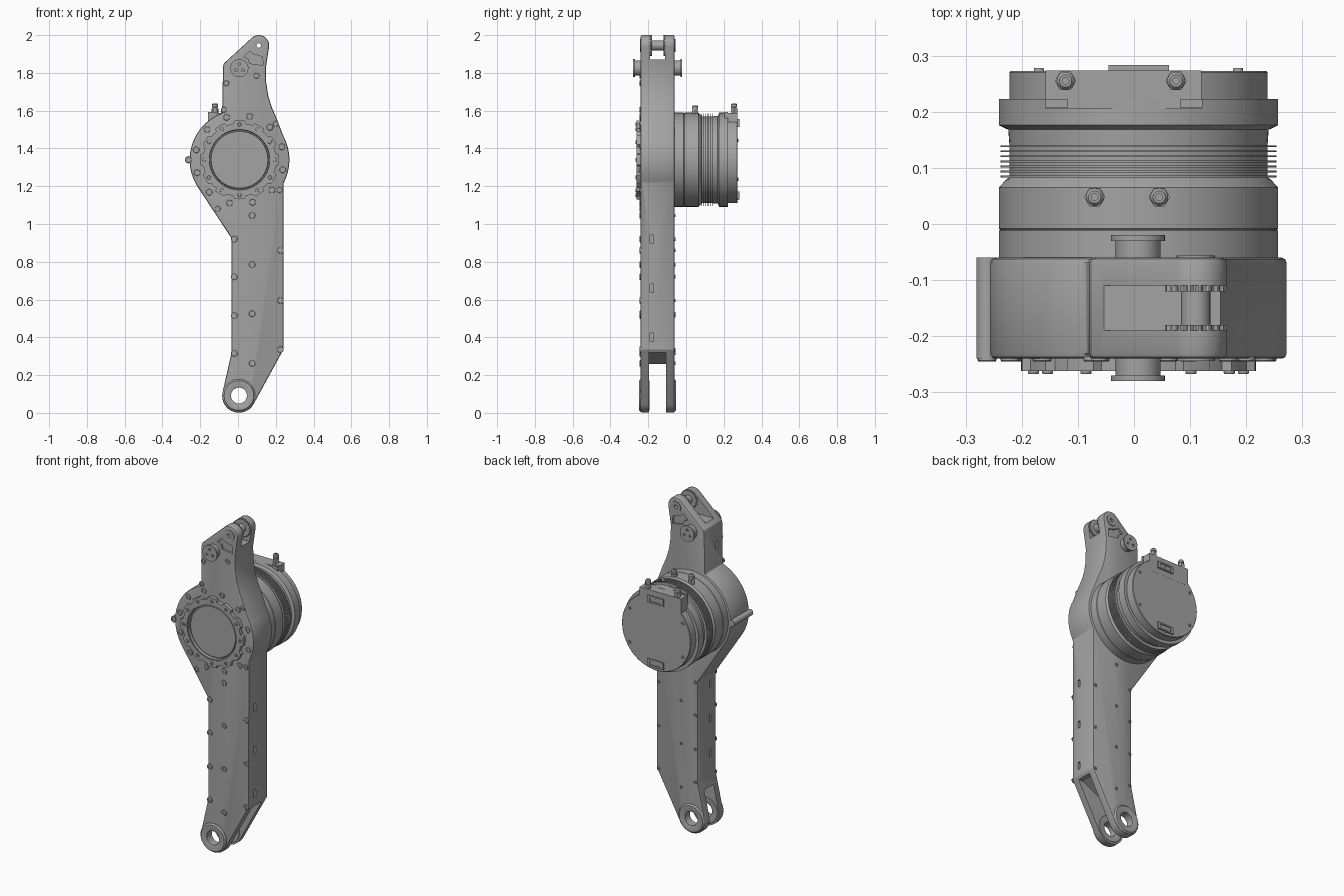
import bpy, bmesh
from math import sin, cos, pi, radians
from mathutils import Matrix, Vector

if "Cube" in bpy.data.objects:
    bpy.data.objects.remove(bpy.data.objects["Cube"])


def material(name, value):
    m = bpy.data.materials.new(name)
    m.use_nodes = True
    colour = (value, value, value, 1)
    m.diffuse_color = colour
    m.node_tree.nodes["Principled BSDF"].inputs["Base Color"].default_value = colour
    return m


GREY = material("machined grey", 0.37)
FRONT, BACK = -0.24, -0.06      # faces of the arm housing
MX, MZ = 0.008, 1.34            # motor axis


def finish(name, bm):
    bmesh.ops.recalc_face_normals(bm, faces=bm.faces)
    me = bpy.data.meshes.new(name)
    bm.to_mesh(me)
    bm.free()
    ob = bpy.data.objects.new(name, me)
    bpy.context.collection.objects.link(ob)
    me.materials.append(GREY)
    return ob


def activate(ob):
    bpy.ops.object.select_all(action='DESELECT')
    ob.select_set(True)
    bpy.context.view_layer.objects.active = ob


def smooth(ob):
    activate(ob)
    bpy.ops.object.shade_smooth_by_angle(angle=radians(25))
    return ob


def arc(cx, cz, r, a0, a1, n=16):
    angles = [radians(a0 + (a1 - a0) * i / n) for i in range(n + 1)]
    return [(cx + r * cos(a), cz + r * sin(a)) for a in angles]


def prism(name, outline, y0, y1):
    """Extrude an x-z outline along y."""
    bm = bmesh.new()
    face = bm.faces.new([bm.verts.new((x, y0, z)) for x, z in outline])
    ext = bmesh.ops.extrude_face_region(bm, geom=[face])
    moved = [v for v in ext["geom"] if isinstance(v, bmesh.types.BMVert)]
    bmesh.ops.translate(bm, verts=moved, vec=(0, y1 - y0, 0))
    return finish(name, bm)


def box(name, x0, x1, y0, y1, z0, z1):
    return prism(name, [(x0, z0), (x1, z0), (x1, z1), (x0, z1)], y0, y1)


def lathe(name, profile, at, seg=64, upright=False):
    """Turn (radius, distance) points around y, or around z when upright."""
    bm = bmesh.new()
    vs = [bm.verts.new((r, d, 0)) for r, d in profile]
    es = [bm.edges.new(pair) for pair in zip(vs, vs[1:])]
    bmesh.ops.spin(bm, geom=vs + es, cent=(0, 0, 0), axis=(0, 1, 0),
                   angle=2 * pi, steps=seg, use_duplicate=False)
    bmesh.ops.remove_doubles(bm, verts=bm.verts, dist=1e-5)
    if upright:
        bm.transform(Matrix.Rotation(pi / 2, 4, 'X'))
    bm.transform(Matrix.Translation(Vector(at)))
    return smooth(finish(name, bm))


def disc(name, r, y0, y1, x, z, seg=48):
    return lathe(name, [(0, y0), (r, y0), (r, y1), (0, y1)], (x, 0, z), seg)


def cut(ob, *cutters):
    for c in cutters:
        c.hide_render = True
        mod = ob.modifiers.new("cut", 'BOOLEAN')
        mod.operation, mod.solver, mod.object = 'DIFFERENCE', 'EXACT', c
        activate(ob)
        bpy.ops.object.modifier_apply(modifier=mod.name)
        bpy.data.objects.remove(c)


# Arm housing
outline = (arc(0.005, 0.09, 0.089, 170, 330)
           + [(0.24, 0.335)] + arc(MX, MZ, 0.264, -28, 28)
           + [(0.2, 1.57), (0.178, 1.62), (0.16, 1.68), (0.149, 1.75), (0.148, 1.83)]
           + arc(0.11, 1.945, 0.055, -12, 125)
           + [(-0.062, 1.862), (-0.075, 1.85), (-0.08, 1.83)]
           + arc(MX, MZ, 0.264, 110, 213, 28)
           + [(-0.035, 0.925), (-0.035, 0.315)])
arm = prism("arm_housing", outline, FRONT, BACK)
bev = arm.modifiers.new("edge", 'BEVEL')
bev.width, bev.segments, bev.limit_method, bev.angle_limit = 0.009, 2, 'ANGLE', radians(60)
activate(arm)
bpy.ops.object.modifier_apply(modifier=bev.name)

# Fork slots at both ends, bearing holes and top pockets
cut(arm,
    prism("lower_slot", [(-0.3, -0.1), (0.4, -0.1), (0.4, 0.32), (0.2, 0.32),
                         (0.08, 0.26), (-0.3, 0.26)], -0.195, -0.105),
    box("upper_slot", -0.3, 0.4, -0.19, -0.11, 1.87, 2.2),
    disc("lower_hole", 0.055, -0.5, 0.2, 0.005, 0.095),
    disc("upper_hole", 0.012, -0.5, 0.2, 0.11, 1.945, 24))
pocket = [(0.03, 1.885), (0.06, 1.915), (0.08, 1.9), (0.13, 1.885),
          (0.132, 1.84), (0.062, 1.85), (0.055, 1.875)]
cut(arm, prism("front_pocket", pocket, FRONT - 0.1, FRONT + 0.012),
    prism("back_pocket", pocket, BACK - 0.012, BACK + 0.1))

# Sensor slots in the narrow sides
for z in (0.4, 0.66, 0.92):
    cut(arm, box("slot", 0.225, 0.3, -0.19, -0.172, z - 0.022, z + 0.022))
for z in (0.45, 0.66, 0.87):
    cut(arm, box("slot", -0.1, -0.02, -0.19, -0.172, z - 0.022, z + 0.022))
cut(arm, box("slot", -0.12, -0.065, -0.19, -0.172, 1.7, 1.744))
smooth(arm)
disc("side_ridge", 0.019, FRONT, BACK, -0.262, MZ, 24)

# Lower bearing rings, one per fork leg
for side, y0, y1 in (("front", -0.25, -0.193), ("back", -0.107, -0.052)):
    lathe(side + "_bearing_ring", [(0.042, y0 + 0.004), (0.055, y0), (0.078, y0), (0.086, y0 + 0.008),
                                   (0.086, y1 - 0.008), (0.078, y1), (0.055, y1), (0.042, y1 - 0.004),
                                   (0.042, y0 + 0.004)], (0.005, 0, 0.092))

# Upper fork spacer with toothed washers and eyelets
lathe("fork_spacer", [(0.012, -0.24), (0.026, -0.24), (0.026, -0.06), (0.012, -0.06),
                      (0.012, -0.24)], (0.11, 0, 1.945), 32)
for y in (-0.19, -0.12):
    teeth = [(0.11 + (0.055 - 0.005 * (i // 2 % 2)) * cos(i * pi / 36),
              1.945 + (0.055 - 0.005 * (i // 2 % 2)) * sin(i * pi / 36)) for i in range(72)]
    washer = prism("toothed_washer", teeth, y, y + 0.01)
    cut(washer, disc("bore", 0.02, -0.4, 0.1, 0.11, 1.945, 24))
for y in (FRONT, BACK):
    lathe("eyelet", [(0.012, y - 0.004), (0.034, y - 0.004), (0.034, y + 0.004),
                     (0.012, y + 0.004)], (0.11, 0, 1.945), 32)

# Cross pin with flanged heads
for name, base, d in (("front_pin_head", FRONT, -1), ("back_pin_head", BACK, 1)):
    head = lathe(name, [(0, base - d * 0.01), (0.04, base - d * 0.01), (0.04, base + d * 0.03),
                        (0.048, base + d * 0.03), (0.048, base + d * 0.04), (0, base + d * 0.04)],
                 (0.007, 0, 1.825), 40)
    tip = base + d * 0.04
    for x, z in arc(0.007, 1.825, 0.022, 90, 330, 2):
        cut(head, disc("pin_hole", 0.007, tip - 0.008, tip + 0.008, x, z, 16))
    smooth(head)

# Front flange with scalloped rim and recessed cover
rim = []
for i in range(144):
    a = i * pi / 72
    r = 0.209 if cos(12 * a) > -0.4 else 0.194
    rim.append((MX + r * cos(a), MZ + r * sin(a)))
flange = prism("front_flange", rim, -0.262, FRONT + 0.01)
cut(flange, disc("flange_bore", 0.165, -0.4, 0, MX, MZ, 64))
smooth(flange)
lathe("front_cover", [(0, -0.25), (0.15, -0.25), (0.153, -0.243), (0.158, -0.243),
                      (0.16, -0.258), (0.168, -0.258), (0.168, -0.235)], (MX, 0, MZ))


# Socket screws
def screw(name, x, y, z, d, r=0.017):
    lathe(name, [(0, y + d * 0.001), (r * 0.5, y + d * 0.001), (r * 0.5, y + d * 0.005),
                 (r * 0.9, y + d * 0.005), (r, y + d * 0.003), (r, y - d * 0.005)], (x, 0, z), 16)


for x, z in arc(MX, MZ, 0.187, 0, 330, 11):
    screw("flange_screw", x, -0.262, z, -1, 0.01)
for x, z in arc(MX, MZ, 0.235, 17, 347, 11):
    screw("ring_screw", x, FRONT, z, -1)
columns = {-0.02: (0.315, 0.515, 0.72, 0.92), 0.075: (0.262, 0.525, 0.785, 1.045),
           0.225: (0.335, 0.595, 0.86)}
for x, heights in columns.items():
    for z in heights:
        screw("arm_screw", x, FRONT, z, -1)
        screw("back_screw", x, BACK, z, 1, 0.009)
for x, z in ((-0.062, 1.745), (0.098, 1.785), (-0.075, 1.605), (0.2, 1.53), (-0.108, 1.08), (0.22, 1.18)):
    screw("arm_screw", x, FRONT, z, -1, 0.015)
screw("side_ridge_screw", -0.262, FRONT, MZ, -1)

# Motor body with cooling fins
R = 0.249
profile = [(0, BACK - 0.02), (R, BACK - 0.02), (R, -0.012), (R - 0.002, -0.01), (R, -0.008),
           (R, 0.065), (0.235, 0.08)]
for i in range(7):
    y = 0.083 + i * 0.009
    profile += [(0.23, y), (0.246, y), (0.246, y + 0.003), (0.23, y + 0.003)]
profile += [(0.232, 0.168), (R, 0.176), (R, 0.223), (0.23, 0.223), (0.23, 0.27),
            (0.227, 0.273), (0, 0.273)]
lathe("motor_body", profile, (MX, 0, MZ), 96)

# Terminal block and connector plates on the motor end
box("terminal_block", -0.158, 0.12, 0.205, 0.2735, 1.48, 1.587)
for x in (-0.158, 0.082):
    box("block_tab", x, x + 0.04, 0.208, 0.222, 1.56, 1.592)
for z in (1.535, 1.152):
    plate = box("connector_plate", -0.045, 0.062, 0.27, 0.283, z - 0.021, z + 0.021)
    cut(plate, box("plate_recess", -0.03, 0.047, 0.277, 0.3, z - 0.012, z + 0.012))
for x, z in arc(MX, MZ, 0.205, 30, 330, 5):
    screw("end_screw", x, 0.273, z, 1, 0.009)

# Cooling hose fittings: hexagon nut and tube
for x, y, base in ((-0.07, 0.048, 1.57), (0.045, 0.048, 1.57), (-0.122, 0.255, 1.58), (0.075, 0.255, 1.58)):
    lathe("fitting_nut", [(0, 0), (0.019, 0), (0.019, 0.032), (0, 0.032)], (x, y, base), 6, True)
    lathe("fitting_tube", [(0, 0.03), (0.013, 0.03), (0.013, 0.038), (0.016, 0.04), (0.016, 0.052),
                           (0.011, 0.058), (0.006, 0.058), (0.006, 0.045), (0, 0.045)],
          (x, y, base), 20, True)
